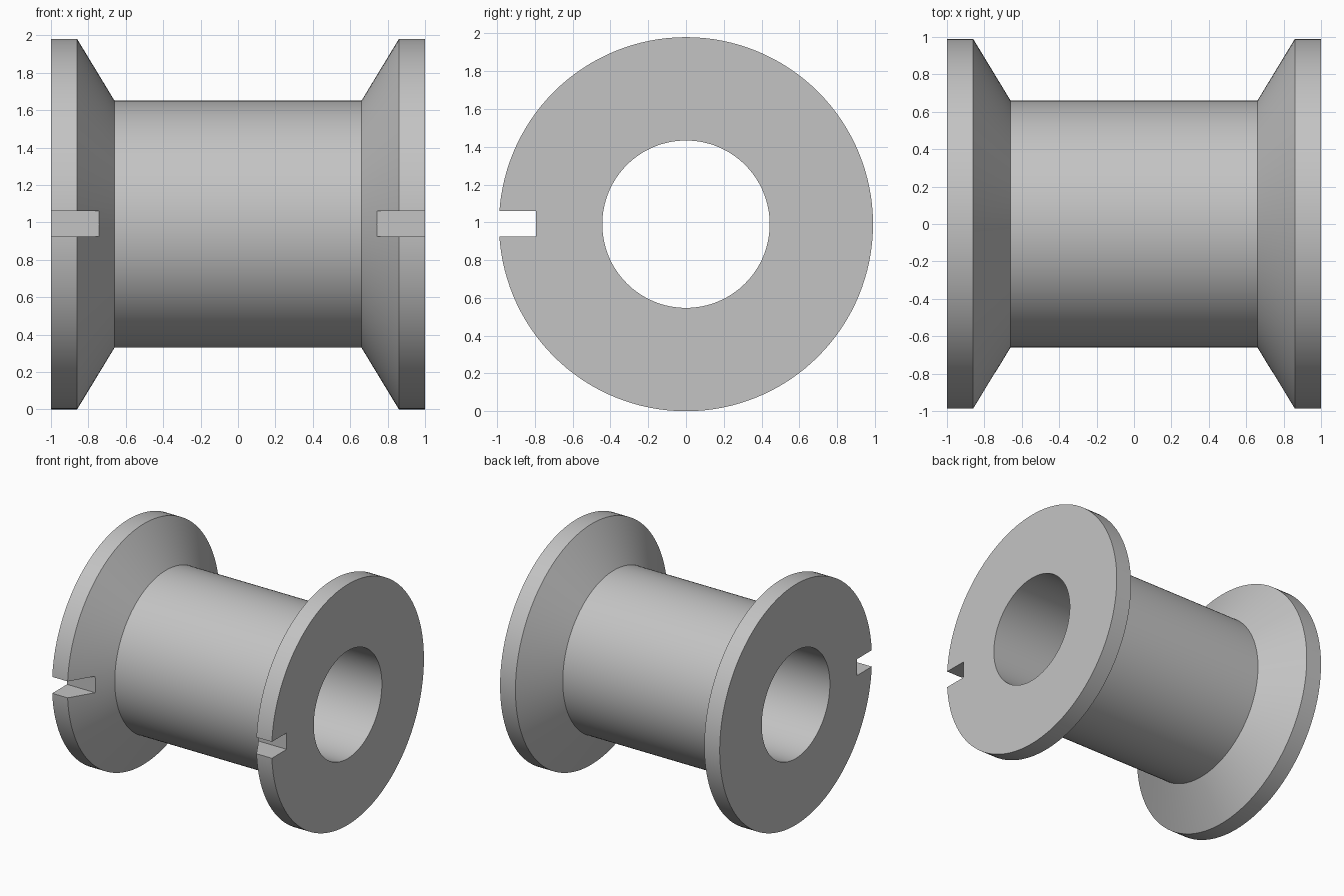
import bpy
import bmesh
import math
from mathutils import Matrix, Vector

old = bpy.data.objects.get("Cube")
if old:
    bpy.data.objects.remove(old, do_unlink=True)

RADIUS = 0.99
SEGMENTS = 128
SLOT_FLOOR = 0.795
SLOT_WIDTH = 0.135

grey = bpy.data.materials.new("light_grey")
grey.use_nodes = True
colour = (0.55, 0.55, 0.55, 1)
grey.diffuse_color = colour
grey.node_tree.nodes["Principled BSDF"].inputs["Base Color"].default_value = colour


def make_object(name, bm):
    bmesh.ops.recalc_face_normals(bm, faces=bm.faces)
    mesh = bpy.data.meshes.new(name)
    bm.to_mesh(mesh)
    bm.free()
    obj = bpy.data.objects.new(name, mesh)
    bpy.context.collection.objects.link(obj)
    mesh.materials.append(grey)
    return obj


# Spool: half profile as (x, radius), mirrored and revolved about the x axis
half = [(0.66, 0.66), (0.86, RADIUS), (1, RADIUS), (1, 0.443)]
profile = half + [(-x, r) for x, r in reversed(half)]
bm = bmesh.new()
verts = [bm.verts.new((x, 0, r)) for x, r in profile]
edges = [bm.edges.new((v, verts[i - 1])) for i, v in enumerate(verts)]
bmesh.ops.spin(bm, geom=verts + edges, cent=(0, 0, 0), axis=(1, 0, 0),
               angle=math.tau, steps=SEGMENTS, use_merge=True)
bmesh.ops.remove_doubles(bm, verts=bm.verts, dist=0.0001)
bmesh.ops.translate(bm, verts=bm.verts, vec=(0, 0, RADIUS))
spool = make_object("spool", bm)

# Slot cutter: one bar running through the front of both flanges
bm = bmesh.new()
centre = Vector((0, -SLOT_FLOOR - 0.2, RADIUS + 0.003))
size = Matrix.Diagonal((2.4, 0.4, SLOT_WIDTH, 1))
bmesh.ops.create_cube(bm, size=1, matrix=Matrix.Translation(centre) @ size)
cutter = make_object("slot_cutter", bm)
cutter.hide_render = True

# Cut the slots, then drop the cutter
bpy.ops.object.select_all(action="DESELECT")
spool.select_set(True)
bpy.context.view_layer.objects.active = spool
cut = spool.modifiers.new("slots", "BOOLEAN")
cut.operation = "DIFFERENCE"
cut.solver = "EXACT"
cut.object = cutter
bpy.ops.object.modifier_apply(modifier=cut.name)
bpy.data.objects.remove(cutter, do_unlink=True)

# Smooth barrel with crisp rims
bpy.ops.object.shade_smooth_by_angle(angle=math.radians(25))
